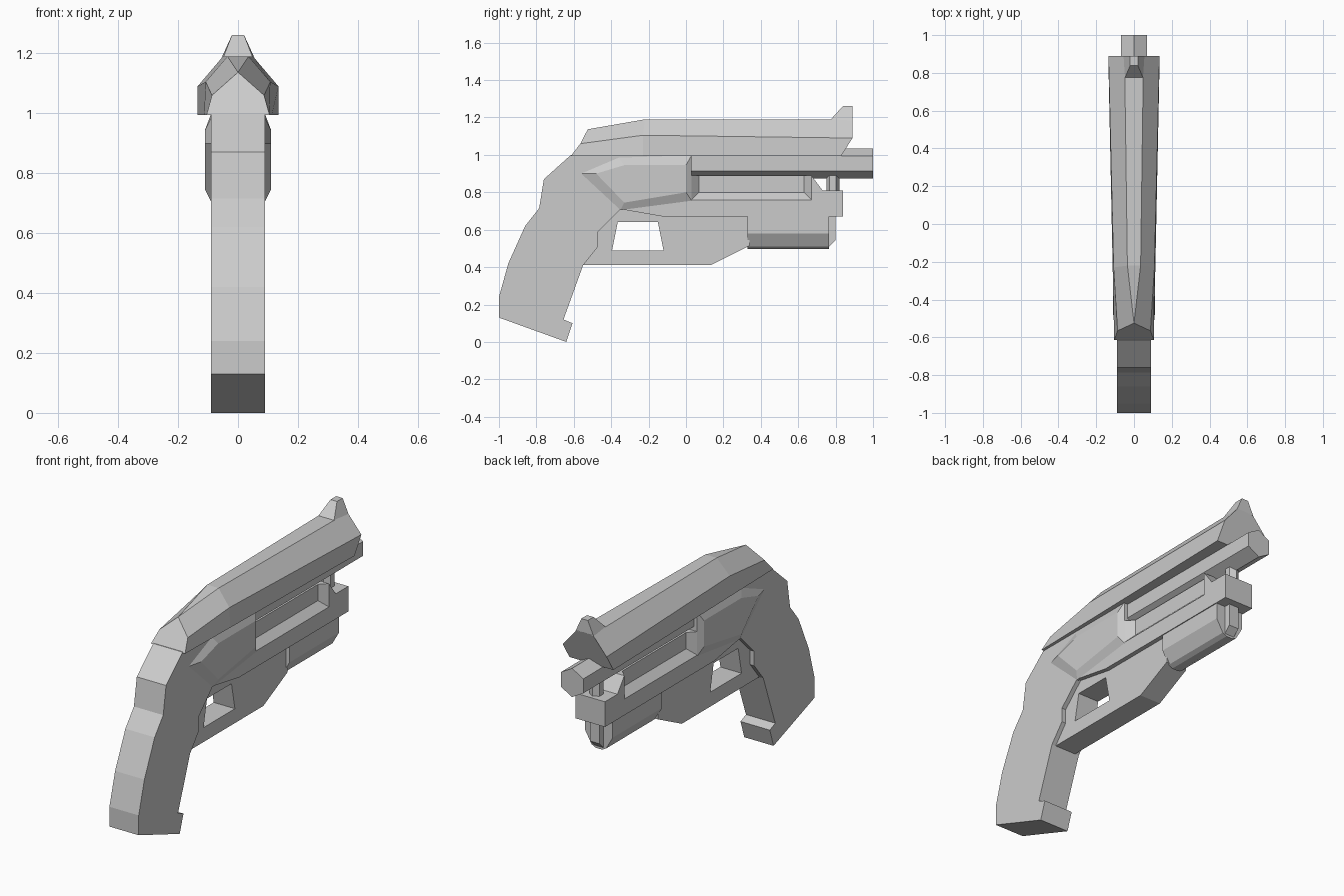
import bpy, bmesh, math
from mathutils import Vector

if "Cube" in bpy.data.objects:
    bpy.data.objects.remove(bpy.data.objects["Cube"])


def loft(name, rings):
    """Skin between rings of equal point count and cap both ends."""
    bm = bmesh.new()
    vs = [[bm.verts.new(p) for p in r] for r in rings]
    n = len(vs[0])
    for a, b in zip(vs, vs[1:]):
        for i in range(n):
            j = (i + 1) % n
            bm.faces.new((a[i], a[j], b[j], b[i]))
    bm.faces.new(vs[0])
    bm.faces.new(vs[-1])
    bmesh.ops.remove_doubles(bm, verts=bm.verts, dist=1e-4)
    bmesh.ops.recalc_face_normals(bm, faces=bm.faces)
    me = bpy.data.meshes.new(name)
    bm.to_mesh(me)
    bm.free()
    ob = bpy.data.objects.new(name, me)
    bpy.context.collection.objects.link(ob)
    return ob


def side(x, yz):
    return [(x, y, z) for y, z in yz]


def plate(name, yz, half):
    """Side-view profile extruded symmetrically across x."""
    return loft(name, [side(-half, yz), side(half, yz)])


def mirror_ring(half):
    return half + [(-x, y, z) for x, y, z in reversed(half)]


def bar(name, xz, y0, y1):
    """Cross-section in x/z extruded along y."""
    return loft(name, [[(x, y, z) for x, z in xz] for y in (y0, y1)])


def cut(ob, cutter):
    cutter.hide_render = True
    m = ob.modifiers.new("cut", 'BOOLEAN')
    m.operation, m.solver, m.object = 'DIFFERENCE', 'EXACT', cutter
    bpy.context.view_layer.objects.active = ob
    bpy.ops.object.modifier_apply(modifier=m.name)
    bpy.data.objects.remove(cutter)


# Grip and frame in one profile
frame = plate("grip_frame", [
    (-0.615, 1.0), (-0.76, 0.87), (-0.785, 0.715), (-0.86, 0.62), (-0.95, 0.42),
    (-1.0, 0.24), (-1.0, 0.13), (-0.64, 0.0), (-0.607, 0.10), (-0.655, 0.12),
    (-0.55, 0.41), (-0.47, 0.51), (-0.47, 0.59), (-0.35, 0.71), (-0.12, 0.67),
    (0.84, 0.67), (0.84, 0.81), (0.73, 0.81), (0.67, 0.89), (0.03, 0.89),
    (0.03, 1.0)], 0.09)

# Tapered recess on each side
for s in (-1, 1):
    rings = []
    for x, g in ((0.05, 0.0), (0.13, 0.08)):
        rings.append(side(s * x, [(0.07 - g, 0.80 - g), (0.63 + g, 0.80 - g),
                                  (0.63 + g, 0.95), (0.07 - g, 0.95)]))
    cut(frame, loft("recess_cutter", rings))

# Raised side panels
outer = [(-0.56, 0.90), (-0.36, 0.985), (0.03, 0.998), (0.03, 0.755), (-0.35, 0.705)]
inner = [(-0.48, 0.90), (-0.33, 0.945), (0.0, 0.945), (0.0, 0.80), (-0.33, 0.745)]
for s, label in ((-1, "left"), (1, "right")):
    loft("side_panel_" + label,
         [side(s * 0.08, outer), side(s * 0.09, outer), side(s * 0.11, inner)])

# Trigger guard with opening
guard = plate("trigger_guard", [
    (-0.56, 0.41), (0.13, 0.41), (0.34, 0.515), (0.34, 0.69), (-0.1, 0.69),
    (-0.34, 0.73), (-0.50, 0.60)], 0.065)
cut(guard, plate("guard_cutter", [(-0.365, 0.64), (-0.15, 0.64), (-0.12, 0.49),
                                  (-0.395, 0.49)], 0.3))

# Hexagonal barrel
hexagon = [(math.sin(i * math.pi / 3), math.cos(i * math.pi / 3)) for i in range(6)]
bar("barrel", [(0.08 * a, 0.953 + 0.08 * b) for a, b in hexagon], 0.0, 1.0)

# Short post joining barrel and frame
loft("barrel_post", [[(0.035 * a, 0.785 + 0.035 * b, z) for a, b in hexagon]
                     for z in (0.79, 0.91)])

# Under-barrel housing and its end tab
bar("lower_housing", [(0.085, 0.68), (0.085, 0.58), (0.045, 0.51), (0.02, 0.497),
                      (-0.02, 0.497), (-0.045, 0.51), (-0.085, 0.58), (-0.085, 0.68)],
    0.33, 0.765)
plate("housing_tab", [(0.74, 0.68), (0.80, 0.68), (0.80, 0.545), (0.765, 0.51),
                      (0.74, 0.51)], 0.03)

# Faceted top shroud
loft("top_shroud", [mirror_ring(h) for h in (
    [(0.105, -0.615, 0.995), (0.087, -0.565, 1.06), (0.0, -0.525, 1.137)],
    [(0.113, -0.23, 0.995), (0.108, -0.23, 1.105), (0.035, -0.22, 1.19)],
    [(0.135, 0.83, 0.995), (0.135, 0.89, 1.09), (0.05, 0.89, 1.19)])])

# Front sight
loft("front_sight", [
    [(-0.05, 0.77, 1.185), (0.05, 0.77, 1.185), (0.055, 0.89, 1.185), (-0.055, 0.89, 1.185)],
    [(-0.02, 0.84, 1.262), (0.02, 0.84, 1.262), (0.02, 0.89, 1.262), (-0.02, 0.89, 1.262)]])
